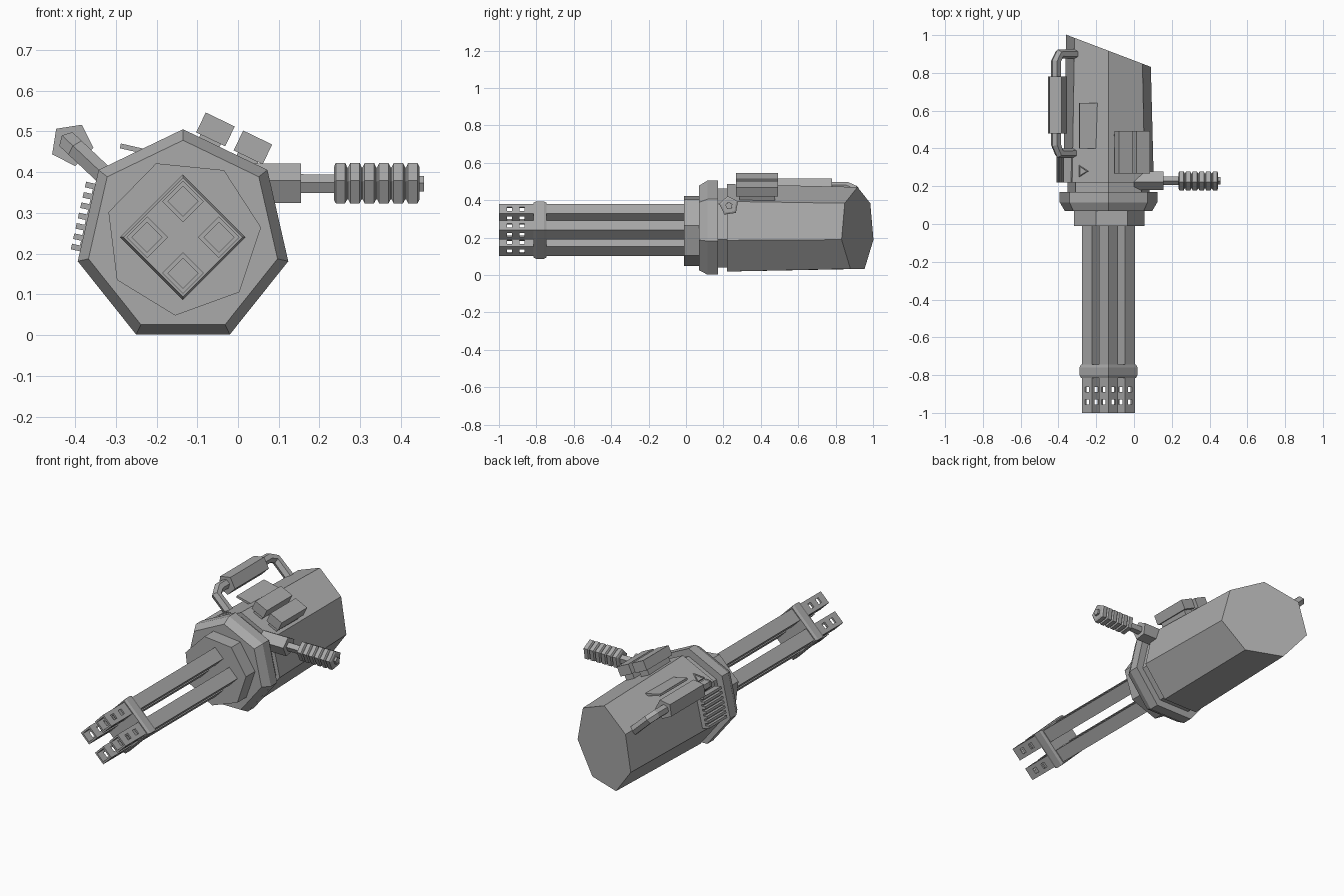
import bpy, bmesh, math
from math import sin, cos, radians
from mathutils import Vector

old = bpy.data.objects.get("Cube")
if old:
    bpy.data.objects.remove(old, do_unlink=True)

CX, CZ = -0.135, 0.24      # main axis of the weapon, running along y
TILT = 180 / 7             # slope of the upper housing faces

steel = bpy.data.materials.new("grey_steel")
GREY = (0.4, 0.4, 0.4, 1)
steel.use_nodes = True
steel.diffuse_color = GREY
steel.node_tree.nodes["Principled BSDF"].inputs["Base Color"].default_value = GREY


def finish(name, bm):
    bmesh.ops.recalc_face_normals(bm, faces=bm.faces)
    me = bpy.data.meshes.new(name)
    bm.to_mesh(me)
    bm.free()
    ob = bpy.data.objects.new(name, me)
    bpy.context.collection.objects.link(ob)
    me.materials.append(steel)
    return ob


def loft(name, profile, sides, phase, axis="Y", centre=(CX, CZ), slant=0):
    """Skin polygon rings; profile holds (position on axis, radius)."""
    bm = bmesh.new()
    rings = []
    for i, (pos, r) in enumerate(profile):
        ring = []
        for k in range(sides):
            a = radians(phase + 360 * k / sides)
            u, v = centre[0] + r * cos(a), centre[1] + r * sin(a)
            if axis == "Y":
                end = slant * (u - centre[0]) if i == len(profile) - 1 else 0
                ring.append(bm.verts.new((u, pos + end, v)))
            else:
                ring.append(bm.verts.new((pos, u, v)))
        rings.append(ring)
    for a, b in zip(rings, rings[1:]):
        for k in range(sides):
            j = (k + 1) % sides
            bm.faces.new((a[k], a[j], b[j], b[k]))
    bm.faces.new(rings[0])
    bm.faces.new(rings[-1])
    return finish(name, bm)


def box(name, loc, size, tilt=0):
    bm = bmesh.new()
    bmesh.ops.create_cube(bm, size=1)
    for v in bm.verts:
        v.co = Vector(v.co[i] * size[i] for i in range(3))
    ob = finish(name, bm)
    ob.location = loc
    ob.rotation_euler.y = radians(tilt)
    return ob


def face_point(tilt, off, height, y):
    """Point on a housing face: off runs along the face, height outward."""
    a = radians(tilt)
    return (CX + height * sin(a) + off * cos(a), y,
            CZ + height * cos(a) - off * sin(a))


# Housing, neck, collar and front hub
loft("housing", [(0.22, 0.246), (0.917, 0.23)], 7, 90, slant=-0.38)
loft("neck", [(0.16, 0.222), (0.23, 0.222)], 7, 90)
loft("collar", [(0.07, 0.238), (0.115, 0.265), (0.17, 0.265)], 7, 90)
loft("barrel_hub", [(-0.01, 0.193), (0.08, 0.193)], 7, 110)

# Barrel clamp
loft("barrel_clamp", [(-0.815, 0.146), (-0.8, 0.154), (-0.76, 0.154),
                      (-0.745, 0.146)], 4, 0)


# Four square barrels with hollow, vented muzzles
def cut(target, cutter):
    mod = target.modifiers.new("cut", "BOOLEAN")
    mod.operation = "DIFFERENCE"
    mod.solver = "EXACT"
    mod.object = cutter
    bpy.context.view_layer.update()
    bpy.context.view_layer.objects.active = target
    bpy.ops.object.modifier_apply(modifier=mod.name)
    bpy.data.objects.remove(cutter, do_unlink=True)


for side, dx, dz in (("top", 0, 1), ("bottom", 0, -1), ("left", 1, 0), ("right", -1, 0)):
    c = (CX + dx * 0.088, CZ + dz * 0.088)
    barrel = loft(side + "_barrel", [(-1, 0.051), (0, 0.051)], 4, 0, centre=c)
    cut(barrel, loft("bore_cutter", [(-1.1, 0.037), (-0.82, 0.037)], 4, 0, centre=c))
    for y in (-0.943, -0.876):
        for tilt in (45, -45):
            cut(barrel, box("vent_cutter", (c[0], y, c[1]), (0.03, 0.026, 0.2), tilt))

# Side grip with ribs
GRIP = (0.23, 0.37)
loft("grip_mount", [(0.0, 0.052), (0.155, 0.052)], 5, 98, "X", GRIP)
loft("grip_stem", [(0.15, 0.025), (0.457, 0.02)], 5, 98, "X", GRIP)
ribs = []
for i in range(6):
    x = 0.235 + i * 0.0355
    ribs += [(x, 0.042), (x + 0.005, 0.053), (x + 0.028, 0.053), (x + 0.033, 0.042)]
loft("ribbed_grip", ribs, 5, 98, "X", GRIP)

# Carry handle on the right shoulder
path = [(-0.31, 0.9, 0.375), (-0.395, 0.9, 0.455), (-0.413, 0.86, 0.472),
        (-0.413, 0.42, 0.472), (-0.395, 0.375, 0.455), (-0.31, 0.375, 0.375)]
cu = bpy.data.curves.new("carry_handle", "CURVE")
cu.dimensions = "3D"
cu.bevel_depth = 0.027
cu.bevel_resolution = 1
cu.use_fill_caps = True
sp = cu.splines.new("POLY")
sp.points.add(len(path) - 1)
for p, co in zip(sp.points, path):
    p.co = (*co, 1)
sp.use_smooth = False
cu.materials.append(steel)
bpy.context.collection.objects.link(bpy.data.objects.new("carry_handle", cu))
loft("handle_grip", [(0.48, 0.054), (0.78, 0.054)], 5, 63, centre=(-0.408, 0.468))

# Two sight blocks on the upper left face
for name, off in (("inner", -0.043), ("outer", 0.059)):
    box(name + "_block", face_point(TILT, off, 0.273, 0.38), (0.079, 0.225, 0.054), TILT)
    box(name + "_block_base", face_point(TILT, off, 0.23, 0.38), (0.055, 0.19, 0.06), TILT)

# Hinged flap and raised triangle on the upper right face
box("hinged_flap", (-0.24, 0.52, 0.453), (0.1, 0.24, 0.012), 13)
bpy.ops.mesh.primitive_torus_add(major_segments=3, minor_segments=4,
                                 major_radius=0.032, minor_radius=0.005,
                                 location=face_point(-TILT, -0.048, 0.221, 0.28),
                                 rotation=(0, radians(-TILT), 0))
tri = bpy.context.object
tri.name = "warning_triangle"
tri.data.materials.append(steel)

# Slatted vent on the right side
SIDE = -3 * TILT
box("vent_plate", face_point(SIDE, -0.005, 0.227, 0.3), (0.17, 0.16, 0.03), SIDE)
for i in range(7):
    box(f"vent_slat_{i + 1}", face_point(SIDE, -0.083 + i * 0.026, 0.247, 0.3),
        (0.014, 0.16, 0.03), SIDE)
